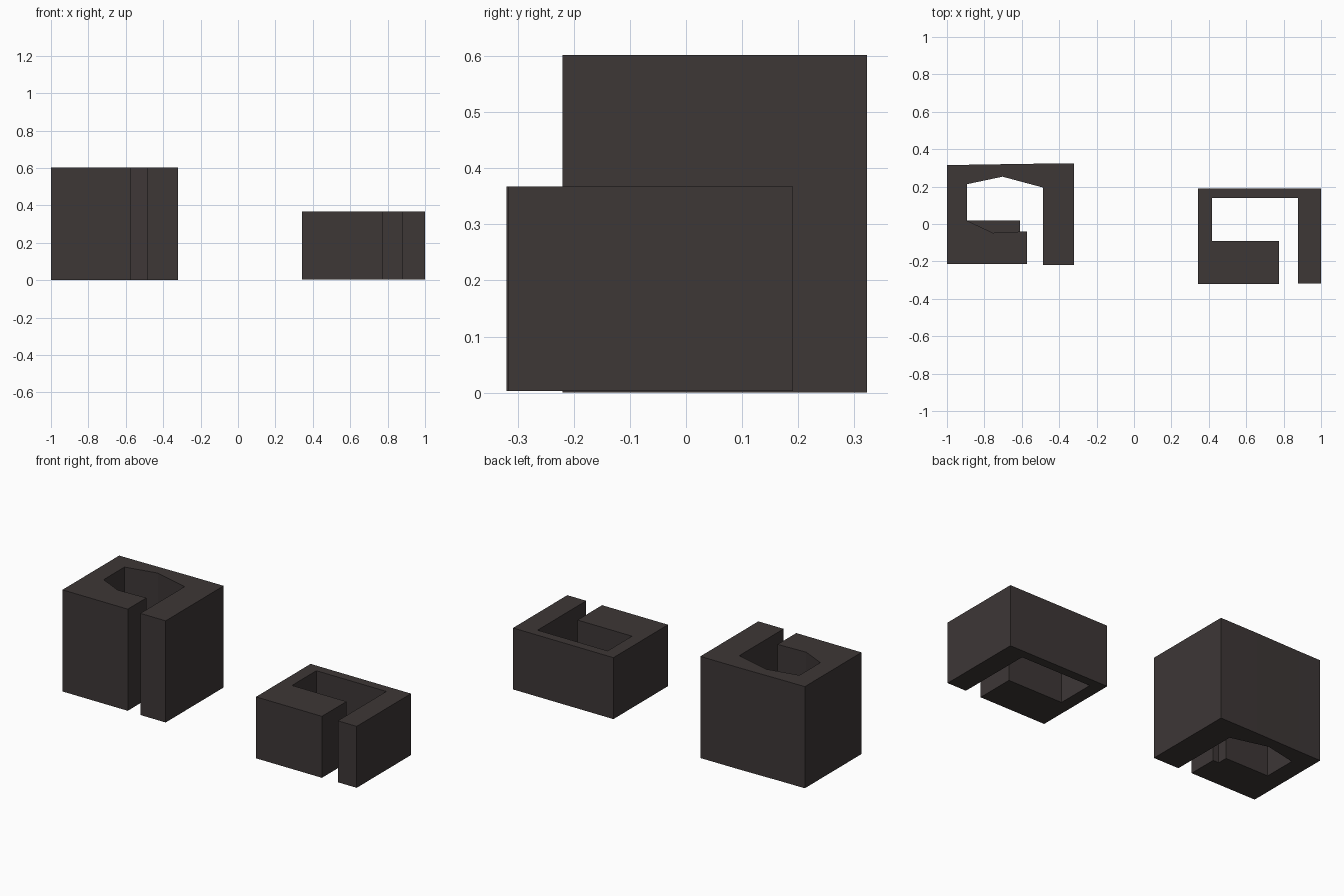
import bpy, bmesh

if "Cube" in bpy.data.objects:
    bpy.data.objects.remove(bpy.data.objects["Cube"])

stone = bpy.data.materials.new("dark_brown_grey")
stone.diffuse_color = (0.047, 0.038, 0.037, 1.0)
stone.use_nodes = True
stone.node_tree.nodes["Principled BSDF"].inputs["Base Color"].default_value = stone.diffuse_color


def prism(name, outline, z0, z1):
    """Extrude a flat plan outline into a solid block."""
    bm = bmesh.new()
    face = bm.faces.new([bm.verts.new((x, y, z0)) for x, y in outline])
    ext = bmesh.ops.extrude_face_region(bm, geom=[face], use_keep_orig=True)
    top = [g for g in ext["geom"] if isinstance(g, bmesh.types.BMVert)]
    bmesh.ops.translate(bm, verts=top, vec=(0, 0, z1 - z0))
    bmesh.ops.recalc_face_normals(bm, faces=bm.faces)
    mesh = bpy.data.meshes.new(name)
    bm.to_mesh(mesh)
    bm.free()
    mesh.materials.append(stone)
    obj = bpy.data.objects.new(name, mesh)
    bpy.context.collection.objects.link(obj)
    return obj


# tall block with courtyard and a front passage
prism("tall_courtyard_block", [
    (-1.0, -0.215), (-0.572, -0.215), (-0.572, -0.041), (-0.61, -0.041),
    (-0.755, -0.047), (-0.893, 0.018), (-0.893, 0.213), (-0.703, 0.253),
    (-0.486, 0.195), (-0.486, -0.22), (-0.32, -0.22), (-0.32, 0.323),
    (-0.57, 0.322), (-0.85, 0.317), (-1.0, 0.316)], 0.0, 0.602)

# low step inside the tall block's courtyard
prism("courtyard_step", [
    (-0.893, 0.018), (-0.755, -0.047), (-0.61, -0.041), (-0.61, 0.018)], 0.0, 0.3)

# lower block with rectangular courtyard and a front passage
prism("low_courtyard_block", [
    (0.342, -0.32), (0.774, -0.32), (0.774, -0.09), (0.417, -0.09),
    (0.417, 0.138), (0.876, 0.138), (0.876, -0.317), (1.0, -0.317),
    (1.0, 0.191), (0.342, 0.191)], 0.003, 0.367)
